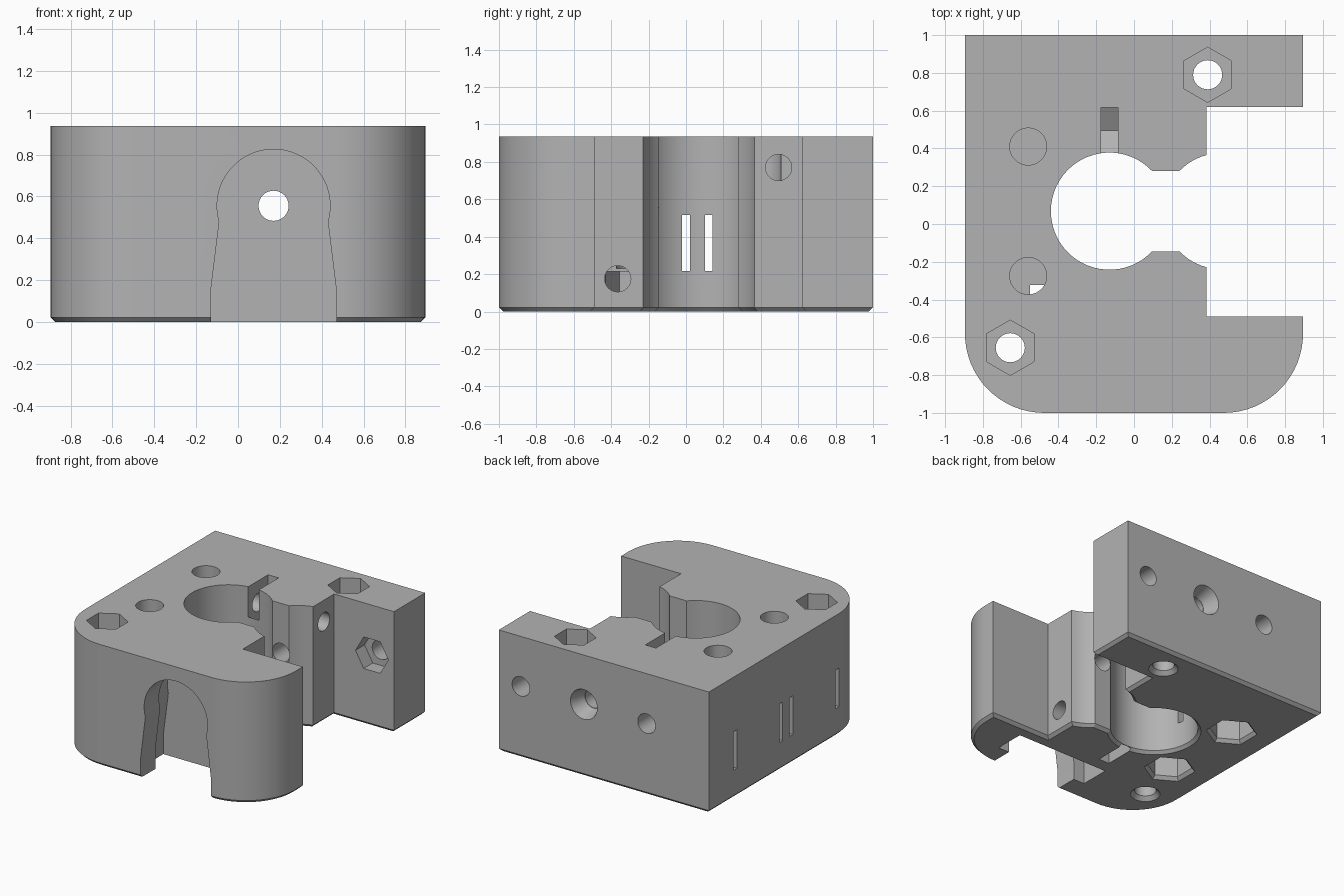
import bpy, bmesh, math
from mathutils import Matrix

if "Cube" in bpy.data.objects:
    bpy.data.objects.remove(bpy.data.objects["Cube"])

grey = bpy.data.materials.new("grey plastic")
grey.diffuse_color = (0.45, 0.45, 0.45, 1)
grey.use_nodes = True
grey.node_tree.nodes["Principled BSDF"].inputs["Base Color"].default_value = grey.diffuse_color
H = 0.935


def arc(cx, cy, r, a0, a1, n):
    return [(cx + r * math.cos(math.radians(a0 + (a1 - a0) * i / n)),
             cy + r * math.sin(math.radians(a0 + (a1 - a0) * i / n))) for i in range(n + 1)]


def make_object(bm, name):
    bmesh.ops.recalc_face_normals(bm, faces=bm.faces)
    me = bpy.data.meshes.new(name)
    bm.to_mesh(me)
    bm.free()
    me.materials.append(grey)
    ob = bpy.data.objects.new(name, me)
    bpy.context.collection.objects.link(ob)
    return ob


def prism(name, pts, lo, hi, axis="Z", chamfer=0):
    """Extrude a profile along z, or an (x, z) profile along y."""
    bm = bmesh.new()
    put = (lambda p, d: (p[0], p[1], d)) if axis == "Z" else (lambda p, d: (p[0], d, p[1]))
    a = [bm.verts.new(put(p, lo)) for p in pts]
    b = [bm.verts.new(put(p, hi)) for p in pts]
    base = bm.faces.new(a)
    bm.faces.new(b)
    for i in range(len(pts)):
        j = (i + 1) % len(pts)
        bm.faces.new((a[i], a[j], b[j], b[i]))
    bmesh.ops.recalc_face_normals(bm, faces=bm.faces)
    if chamfer:
        bmesh.ops.bevel(bm, geom=list(base.edges), offset=chamfer, segments=1, affect='EDGES')
    return make_object(bm, name)


def cut(ob):
    """Subtract a cutter from the body and remove it."""
    mod = body.modifiers.new("cut", 'BOOLEAN')
    mod.operation, mod.solver, mod.object = 'DIFFERENCE', 'EXACT', ob
    bpy.context.view_layer.update()
    dg = bpy.context.evaluated_depsgraph_get()
    me = bpy.data.meshes.new_from_object(body.evaluated_get(dg))
    body.modifiers.clear()
    body.data = me
    bpy.data.objects.remove(ob)


def drill(axis, pos, lo, hi, r, r2=None, sides=32, turn=0):
    """Round, conical or hexagonal hole along an axis; pos holds the other two coordinates."""
    bm = bmesh.new()
    bmesh.ops.create_cone(bm, cap_ends=True, segments=sides, radius1=r,
                          radius2=r if r2 is None else r2, depth=hi - lo)
    m = (lo + hi) / 2
    spin = Matrix.Rotation(math.radians(turn), 4, 'Z')
    if axis == "X":
        mat = Matrix.Translation((m, *pos)) @ Matrix.Rotation(math.pi / 2, 4, 'Y')
    elif axis == "Y":
        mat = Matrix.Translation((pos[0], m, pos[1])) @ Matrix.Rotation(-math.pi / 2, 4, 'X')
    else:
        mat = Matrix.Translation((*pos, m))
    bmesh.ops.transform(bm, matrix=mat @ spin, verts=bm.verts)
    cut(make_object(bm, "drill"))


def box(x0, x1, y0, y1, z0, z1):
    cut(prism("box", [(x0, y0), (x1, y0), (x1, y1), (x0, y1)], z0, z1))


# Main block outline: rounded front corners, side notch, bore and gear opening
cy, bore_r = 0.068, 0.31
lim = math.degrees(math.asin(0.2125 / bore_r))
f0 = math.degrees(math.atan2(0.2125, -0.222))
f1 = math.degrees(math.atan2(0.297, -0.077))
outline = [(-0.895, 1)]
outline += arc(-0.475, -0.58, 0.42, 180, 270, 16)
outline += arc(0.475, -0.58, 0.42, 270, 360, 16)
outline += [(0.895, -0.49), (0.385, -0.49)]
outline += arc(0.462, cy, 0.307, -f1, -f0, 6)
outline += arc(-0.13, cy, bore_r, 360 - lim, lim, 44)
outline += arc(0.462, cy, 0.307, f0, f1, 6)
outline += [(0.385, 0.62), (0.895, 0.62), (0.895, 1)]
body = prism("carriage_block", outline, 0, H, chamfer=0.022)

# Arched front mouth, and the wider chamber behind it
for grow, y0, y1 in ((0, -1.1, -0.815), (0.095, -0.82, -0.587)):
    r = 0.27 + grow * 0.95
    a = math.degrees(math.asin(0.075 / r))
    w = 0.30 + grow
    pts = arc(0.17, 0.555, r, -a, 180 + a, 36)
    pts += [(0.17 - w, 0.15), (0.17 - w, -0.1), (0.17 + w, -0.1), (0.17 + w, 0.15)]
    cut(prism("mouth", pts, y0, y1, "Y"))

# Long centre hole with a flared entry at the back
drill("Y", (0.17, 0.555), -0.7, 1.1, 0.072)
drill("Y", (0.17, 0.555), 0.88, 1.002, 0.075, 0.115)

# Back screw holes, one with a nut pocket in the notch wall
drill("Y", (0.707, 0.55), 0.5, 1.1, 0.075)
drill("Y", (0.707, 0.55), 0.5, 0.73, 0.14, sides=6, turn=90)
drill("Y", (-0.364, 0.55), 0.5, 1.1, 0.075)

# Vertical screw holes with nut pockets on top and countersinks below
for p in ((0.39, 0.79), (-0.655, -0.655)):
    drill("Z", p, -0.1, 1.1, 0.077)
    drill("Z", p, H - 0.13, 1.1, 0.146, sides=6)
    drill("Z", p, -0.002, 0.03, 0.107, 0.077)

# Blind holes on top over nut pockets below
for p in ((-0.56, 0.41), (-0.56, -0.275)):
    drill("Z", p, 0.23, 1.1, 0.098)
    drill("Z", p, -0.1, 0.215, 0.16, sides=6)
    drill("Z", p, -0.002, 0.026, 0.185, 0.16, sides=6)

# Cross holes with pointed nut slots open to the top and to the bottom
for y, z, end, s in ((0.495, 0.77, 1.1, 1), (-0.365, 0.175, -0.1, -1)):
    drill("X", (y, z), -0.55, 0.45, 0.07)
    bm = bmesh.new()
    prof = [(y - 0.121, end), (y - 0.121, z - s * 0.068), (y, z - s * 0.137),
            (y + 0.121, z - s * 0.068), (y + 0.121, end)]
    f = bm.faces.new([bm.verts.new((-0.175, *p)) for p in prof])
    ext = bmesh.ops.extrude_face_region(bm, geom=[f])
    bmesh.ops.translate(bm, vec=(0.09, 0, 0),
                        verts=[v for v in ext["geom"] if isinstance(v, bmesh.types.BMVert)])
    cut(make_object(bm, "nut_slot"))

# Narrow upright slits in the left wall
for y in (0.68, 0.122, 0.0, -0.565):
    box(-1, -0.35, y - 0.021, y + 0.021, 0.218, 0.515)

# Smooth the curved walls, keep edges sharp
bpy.ops.object.select_all(action='DESELECT')
body.select_set(True)
bpy.context.view_layer.objects.active = body
bpy.ops.object.shade_smooth_by_angle(angle=math.radians(25))
